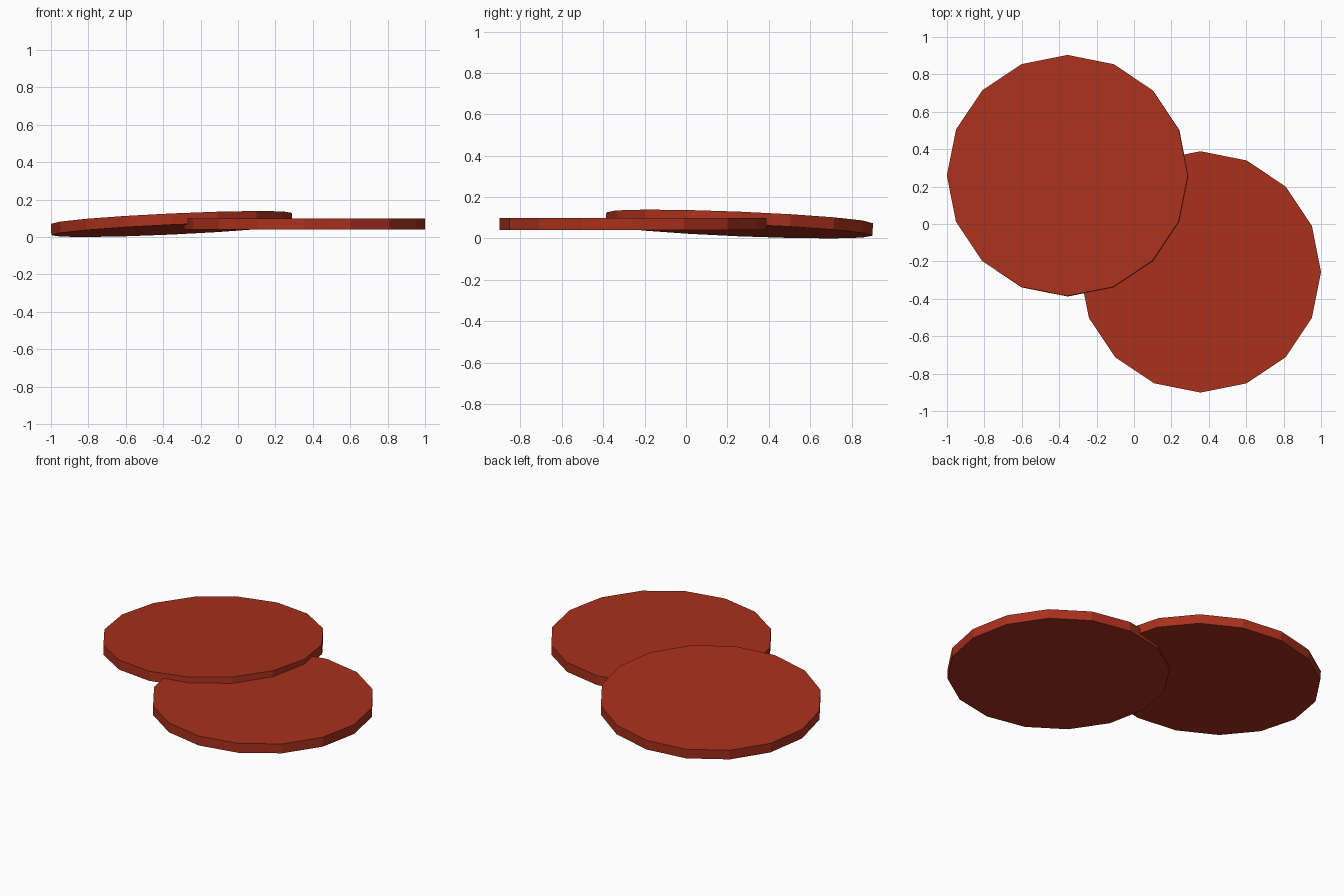
import bpy

if "Cube" in bpy.data.objects:
    bpy.data.objects.remove(bpy.data.objects["Cube"])

red = bpy.data.materials.new("dark_red")
red.diffuse_color = (0.40, 0.03, 0.012, 1)
red.use_nodes = True
red.node_tree.nodes["Principled BSDF"].inputs["Base Color"].default_value = red.diffuse_color


def disc(name, location, rotation=(0, 0, 0)):
    bpy.ops.mesh.primitive_cylinder_add(vertices=16, radius=0.645, depth=0.06,
                                        location=location, rotation=rotation)
    ob = bpy.context.object
    ob.name = name
    ob.data.materials.append(red)


# flat disc
disc("flat_disc", (0.355, -0.256, 0.07))
# disc leaning on the flat one, raised towards the front right
disc("leaning_disc", (-0.355, 0.258, 0.07), (-0.041, -0.046, 0))
